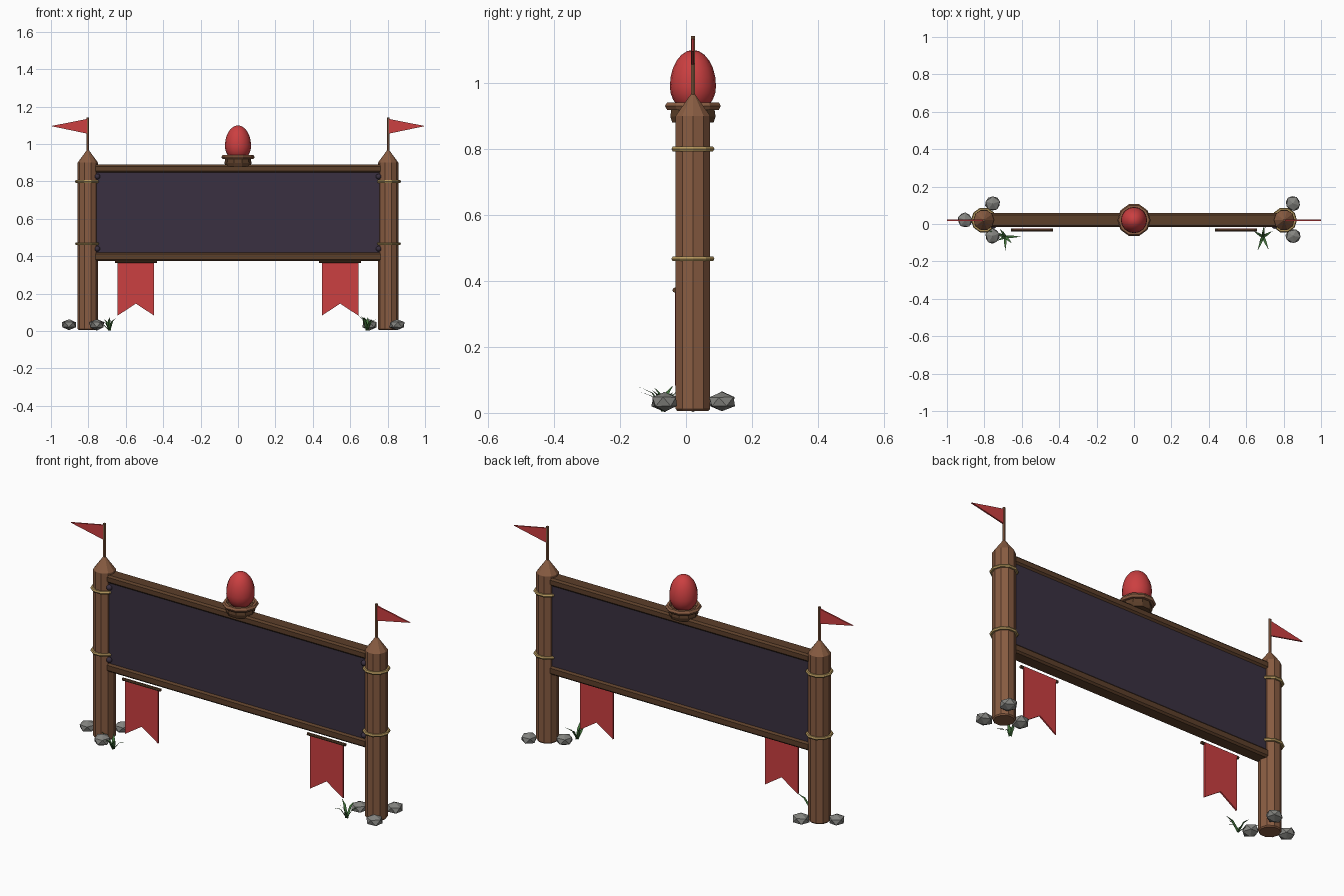
import bpy, bmesh, math, random
from mathutils import Vector

if "Cube" in bpy.data.objects:
    bpy.data.objects.remove(bpy.data.objects["Cube"])

random.seed(4)
CY = 0.021  # depth of the sign's centre plane


def mat(name, rgb):
    m = bpy.data.materials.new(name)
    m.diffuse_color = (*rgb, 1)
    m.use_nodes = True
    m.node_tree.nodes["Principled BSDF"].inputs["Base Color"].default_value = m.diffuse_color
    return m


WOOD = mat("warm wood", (0.25, 0.108, 0.054))
DARK = mat("dark wood", (0.108, 0.050, 0.023))
BOARD = mat("dark purple board", (0.042, 0.030, 0.052))
RED = mat("red", (0.60, 0.050, 0.052))
ROPE = mat("rope tan", (0.46, 0.31, 0.11))
STONE = mat("grey stone", (0.23, 0.23, 0.215))
GRASS = mat("grass green", (0.055, 0.17, 0.045))


def finish(bm, name, material, smooth=False):
    bmesh.ops.recalc_face_normals(bm, faces=bm.faces)
    me = bpy.data.meshes.new(name)
    bm.to_mesh(me)
    bm.free()
    me.materials.append(material)
    for p in me.polygons:
        p.use_smooth = smooth
    ob = bpy.data.objects.new(name, me)
    bpy.context.collection.objects.link(ob)
    return ob


def lathe(name, profile, centre, sides, material, closed=False, smooth=False):
    """Revolve (radius, z) points about a vertical axis."""
    bm = bmesh.new()
    rings = []
    for r, z in profile:
        if r < 1e-5:
            rings.append([bm.verts.new((centre[0], centre[1], z))] * sides)
        else:
            rings.append([bm.verts.new((centre[0] + r * math.cos(math.tau * i / sides),
                                        centre[1] + r * math.sin(math.tau * i / sides), z))
                          for i in range(sides)])
    pairs = list(zip(rings, rings[1:]))
    if closed:
        pairs.append((rings[-1], rings[0]))
    for a, b in pairs:
        for i in range(sides):
            j = (i + 1) % sides
            quad = list(dict.fromkeys((a[i], a[j], b[j], b[i])))
            bm.faces.new(quad)
    return finish(bm, name, material, smooth)


def ring(name, centre, z, major, minor, sides, material):
    prof = [(major + minor * math.cos(math.tau * k / 6), z + minor * math.sin(math.tau * k / 6))
            for k in range(6)]
    return lathe(name, prof, centre, sides, material, closed=True)


def box(name, lo, hi, material, bevel=0):
    bm = bmesh.new()
    bmesh.ops.create_cube(bm, size=1)
    for v in bm.verts:
        v.co = [lo[k] + (v.co[k] + 0.5) * (hi[k] - lo[k]) for k in range(3)]
    if bevel:
        bmesh.ops.bevel(bm, geom=bm.edges[:], offset=bevel, segments=1, affect='EDGES')
    return finish(bm, name, material)


def plate(name, outline, y, thick, material):
    """Extrude an (x, z) outline along y."""
    bm = bmesh.new()
    f = bm.faces.new([bm.verts.new((x, y - thick / 2, z)) for x, z in outline])
    ext = bmesh.ops.extrude_face_region(bm, geom=[f])
    for v in ext["geom"]:
        if isinstance(v, bmesh.types.BMVert):
            v.co.y += thick
    return finish(bm, name, material)


def tuft(name, base, tips):
    """Bent tapering grass blades."""
    bm = bmesh.new()
    for dx, dy, h in tips:
        d = Vector((dx, dy, 0))
        side = Vector((-dy, dx, 0)).normalized() * 0.008
        o = Vector(base)
        mid = o + d * 0.45 + Vector((0, 0, h * 0.75))
        tip = o + d + Vector((0, 0, h))
        a, b, c, e, t = [bm.verts.new(p) for p in
                         (o - side, o + side, mid + side * 0.8, mid - side * 0.8, tip)]
        bm.faces.new((a, b, c, e))
        bm.faces.new((e, c, t))
    return finish(bm, name, GRASS)


# Sign board and its two beams
box("sign_board", (-0.77, CY - 0.028, 0.41), (0.77, CY + 0.028, 0.86), BOARD)
box("top_beam", (-0.77, CY - 0.037, 0.848), (0.77, CY + 0.037, 0.89), DARK, 0.009)
box("bottom_beam", (-0.77, CY - 0.037, 0.375), (0.77, CY + 0.037, 0.42), DARK, 0.009)

for s, side in ((-1, "left"), (1, "right")):
    px = s * 0.803
    # Post with pointed cap
    lathe(side + "_post", [(0, 0.006), (0.05, 0.006), (0.055, 0.012), (0.055, 0.90), (0, 0.975)],
          (px, CY), 10, WOOD)
    # Rope bindings
    for z in (0.80, 0.467):
        ring(side + "_rope", (px, CY), z, 0.060, 0.0085, 10, ROPE)
    # Flag pole and pennant
    lathe(side + "_flag_pole", [(0, 0.94), (0.0075, 0.94), (0.0075, 1.143), (0, 1.143)],
          (px, CY), 6, WOOD)
    plate(side + "_pennant", [(px, 1.135), (px, 1.055), (s * 1.0, 1.096)], CY, 0.008, RED)
    # Hanging banner with notched end, and its rod
    bx = s * 0.546
    plate(side + "_banner", [(bx - 0.097, 0.375), (bx + 0.097, 0.375), (bx + 0.097, 0.083),
                             (bx, 0.147), (bx - 0.097, 0.083)], -0.029, 0.008, RED)
    rod = lathe(side + "_banner_rod", [(0, -0.112), (0.008, -0.112), (0.008, 0.112), (0, 0.112)],
                (0, 0), 8, DARK)
    rod.rotation_euler = (0, math.pi / 2, 0)
    rod.location = (bx, -0.033, 0.372)
    # Dark studs at the board's front corners
    for z in (0.826, 0.440):
        bm = bmesh.new()
        bmesh.ops.create_icosphere(bm, subdivisions=2, radius=0.015)
        finish(bm, side + "_stud", BOARD, True).location = (s * 0.752, CY - 0.032, z)
    # Rocks around the foot of the post
    for k, (dx, dy) in enumerate(((-0.10, 0.0), (0.047, 0.088), (0.047, -0.085))):
        bm = bmesh.new()
        bmesh.ops.create_icosphere(bm, subdivisions=1, radius=1)
        for v in bm.verts:
            v.co *= random.uniform(0.95, 1.06)
        rock = finish(bm, side + "_rock", STONE)
        rock.scale = (0.045, 0.042, 0.030)
        rock.rotation_euler = (0, 0, k * 1.3 + s)
        rock.location = (px + dx, CY + dy, 0.034)

# Grass tufts
tuft("left_grass", (-0.688, -0.068, 0.004),
     [(-0.095, 0.035, 0.055), (0.082, 0.0, 0.06), (0.0, -0.075, 0.07),
      (-0.03, 0.045, 0.06), (0.035, -0.035, 0.065), (-0.04, -0.02, 0.05)])
tuft("right_grass", (0.69, -0.068, 0.004),
     [(-0.03, -0.075, 0.075), (0.03, -0.07, 0.06), (0.005, 0.06, 0.07),
      (-0.05, 0.03, 0.08), (0.05, 0.03, 0.06), (-0.02, -0.03, 0.075)])

# Egg finial on its nest-like stand
lathe("egg_stand", [(0, 0.88), (0.066, 0.88), (0.072, 0.898), (0.068, 0.925), (0, 0.925)],
      (0, CY), 10, DARK)
ring("egg_stand_rim", (0, CY), 0.930, 0.076, 0.013, 10, WOOD)
egg = []
for k in range(13):
    a = -math.pi / 2 + math.pi * k / 12
    egg.append((0.070 * max(math.cos(a), 0), 0.99 + (0.11 if a > 0 else 0.08) * math.sin(a)))
egg[0], egg[-1] = (0, 0.91), (0, 1.10)
lathe("egg", egg, (0, CY), 16, RED, smooth=True)
